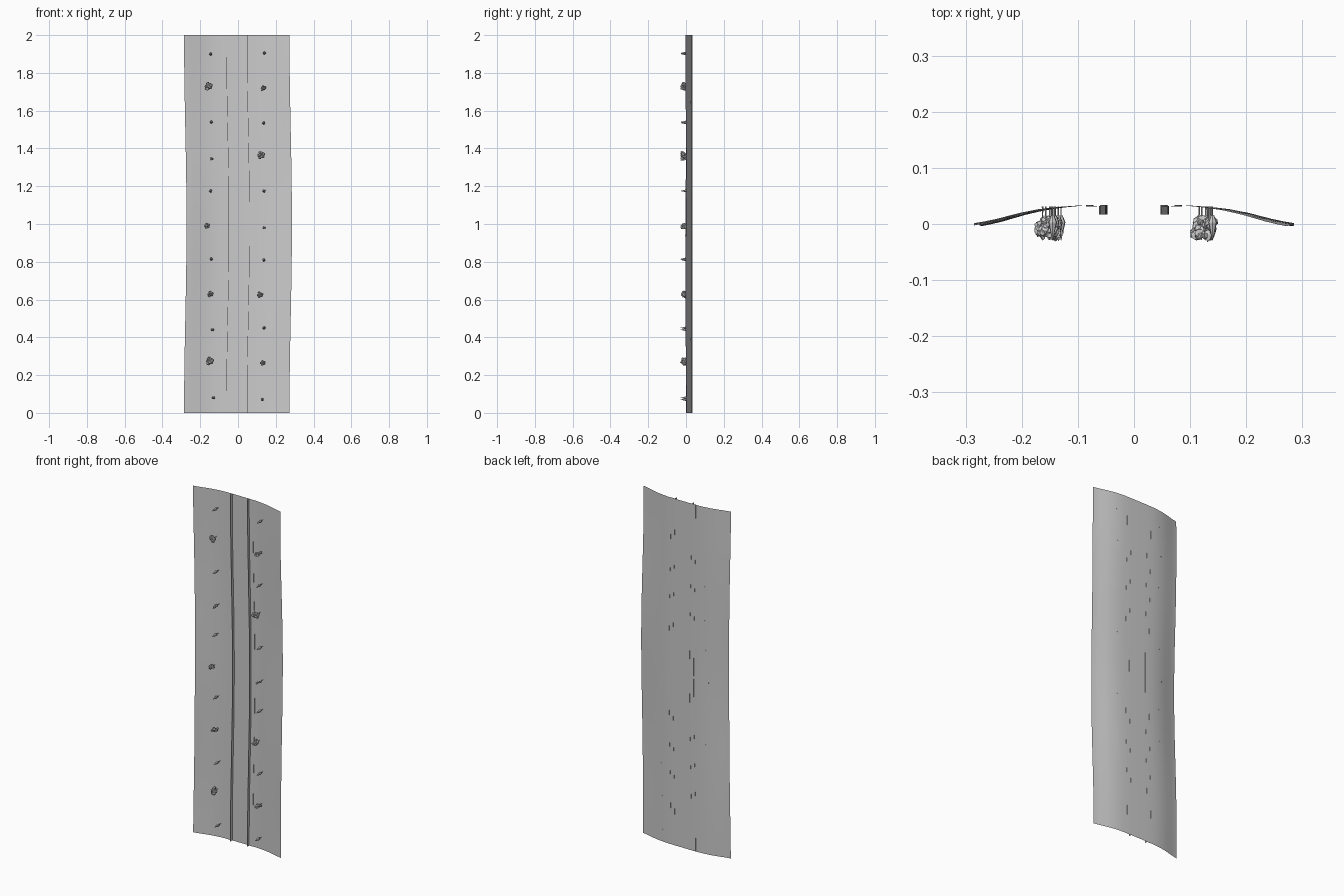
import bpy, bmesh, math, random
from mathutils import Vector, Matrix

if "Cube" in bpy.data.objects:
    bpy.data.objects.remove(bpy.data.objects["Cube"])

random.seed(4)
STEPS = 32


def sway(z):
    return -0.0065 * math.cos(math.pi * z)


def make(name, bm, smooth=False):
    bmesh.ops.recalc_face_normals(bm, faces=bm.faces)
    me = bpy.data.meshes.new(name)
    bm.to_mesh(me)
    bm.free()
    ob = bpy.data.objects.new(name, me)
    bpy.context.collection.objects.link(ob)
    if smooth:
        me.shade_smooth()
    return ob


def strip(name, profile, wobble=0.0, smooth=False):
    # sweep an open (x, y) profile along z, following the road's sway
    bm = bmesh.new()
    rows = []
    for i in range(STEPS + 1):
        z = 2 * i / STEPS
        row = []
        for x, y in profile:
            k = max(0, (abs(x) - 0.1) / 0.18)
            dy = wobble * k * math.sin(z * 5 + (1.5 if x > 0 else 0))
            row.append(bm.verts.new((x + sway(z), y + dy, z)))
        rows.append(row)
    for a, b in zip(rows, rows[1:]):
        for j in range(len(profile) - 1):
            bm.faces.new((a[j], a[j + 1], b[j + 1], b[j]))
    return make(name, bm, smooth)


# Valley ground with flat road bed
half = [(0.05, 0.0335), (0.1, 0.0325), (0.13, 0.030), (0.165, 0.0255),
        (0.2, 0.018), (0.24, 0.007), (0.262, 0.002), (0.279, -0.001)]
strip("ground", [(-x, y) for x, y in reversed(half)] + half, 0.003, True)

# Roadside walls with narrow flat verge
for side, label in ((-1, "left"), (1, "right")):
    strip(label + "_wall", [(side * 0.0535, 0.034), (side * 0.0535, 0.017),
                            (side * 0.0555, 0.017), (side * 0.0555, 0.032),
                            (side * 0.079, 0.0315), (side * 0.079, 0.0335)])


def cone(bm, x, z, y0, y1, r0, r1, n):
    m = Matrix.Translation((x, (y0 + y1) / 2, z)) @ Matrix.Rotation(math.pi / 2, 4, 'X')
    bmesh.ops.create_cone(bm, cap_ends=True, segments=n, radius1=r0,
                          radius2=r1, depth=abs(y1 - y0), matrix=m)


# Leafy trees: thin trunk and a clump of crumpled leaf masses
def leafy_tree(x, z, r):
    bm = bmesh.new()
    cone(bm, x, z, 0.031, 0.0, 0.0015, 0.001, 5)
    for i in range(9):
        a = i * 2.4
        d = r * 0.62 * math.sqrt(i / 9)
        c = Vector((x + d * math.cos(a), random.uniform(-0.021, 0.007), z + d * math.sin(a)))
        new = bmesh.ops.create_icosphere(bm, subdivisions=2, radius=1)["verts"]
        for v in new:
            s = random.uniform(0.55, 1.15)
            v.co = c + Vector((v.co.x * r * 0.42, v.co.y * 0.011, v.co.z * r * 0.42)) * s
    make("leafy_tree", bm)


for x, z, r in [(-0.157, 1.73, 0.025), (-0.14, 1.345, 0.011), (-0.163, 0.99, 0.018),
                (-0.147, 0.63, 0.019), (-0.15, 0.275, 0.025), (0.133, 1.72, 0.017),
                (0.121, 1.365, 0.025), (0.137, 0.98, 0.009), (0.116, 0.625, 0.02),
                (0.131, 0.265, 0.017)]:
    leafy_tree(x, z, r)


# Small pointed trees
def pointed_tree(x, z):
    bm = bmesh.new()
    cone(bm, x, z, 0.031, 0.012, 0.0012, 0.0012, 5)
    cone(bm, x, z, 0.015, 0.003, 0.003, 0.008, 7)
    cone(bm, x, z, 0.003, -0.029, 0.008, 0.0005, 7)
    make("pointed_tree", bm)


for x, z in [(-0.145, 1.90), (-0.141, 1.54), (-0.145, 1.175), (-0.141, 0.815),
             (-0.135, 0.44), (-0.13, 0.08), (0.14, 1.905), (0.136, 1.535),
             (0.138, 1.175), (0.137, 0.81), (0.138, 0.45), (0.128, 0.07)]:
    pointed_tree(x, z)
